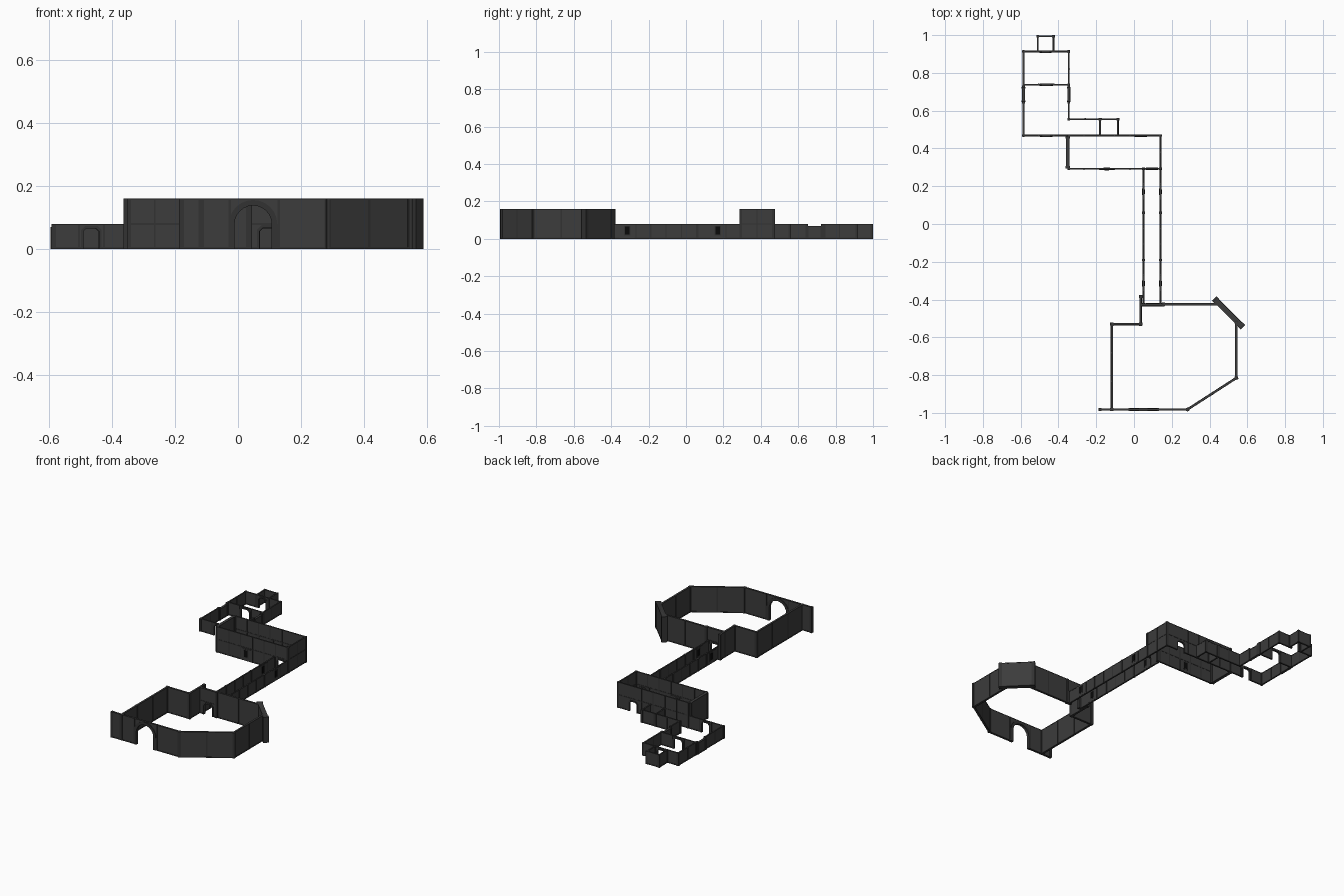
import bpy
import bmesh
import math
from mathutils import Matrix, Vector

if "Cube" in bpy.data.objects:
    bpy.data.objects.remove(bpy.data.objects["Cube"], do_unlink=True)


def material(name, grey):
    mat = bpy.data.materials.new(name)
    mat.use_nodes = True
    colour = (grey, grey, grey, 1)
    mat.diffuse_color = colour
    mat.node_tree.nodes["Principled BSDF"].inputs["Base Color"].default_value = colour
    return mat


MATS = [material("dark stone", 0.045), material("trim stone", 0.032),
        material("window black", 0.003)]
STONE, TRIM, BLACK = range(3)
LOW, TALL = 0.08, 0.16


def slab(bm, outline, thick, mat):
    """Extrude a (u, z) outline to both sides of the wall plane."""
    face = bm.faces.new([bm.verts.new((u, -thick / 2, z)) for u, z in outline])
    moved = bmesh.ops.extrude_face_region(bm, geom=[face])["geom"]
    verts = [v for v in moved if isinstance(v, bmesh.types.BMVert)]
    bmesh.ops.translate(bm, verts=verts, vec=(0, thick, 0))
    faces = {f for v in verts for f in v.link_faces} | {face}
    for f in faces:
        f.material_index = mat


def block(bm, u0, u1, z0, z1, thick, mat):
    slab(bm, [(u0, z0), (u1, z0), (u1, z1), (u0, z1)], thick, mat)


def opening(centre, width, height, arched):
    """Outline of a doorway notch from left foot to right foot."""
    r = width / 2
    if arched:
        arc = [(centre - r * math.cos(math.pi * i / 12),
                height - r + r * math.sin(math.pi * i / 12)) for i in range(13)]
    else:
        c = width * 0.2
        arc = [(centre - r, height - c), (centre - r + c, height),
               (centre + r - c, height), (centre + r, height - c)]
    return [(centre - r, 0)] + arc + [(centre + r, 0)]


def wall(name, a, b, h=LOW, thick=0.006, bay=0.088, doors=(), windows=(), post=0.012):
    """Panelled wall from a to b; doors are (u, width, height, arched)."""
    a, b = Vector(a), Vector(b)
    length = (b - a).length
    bm = bmesh.new()
    outline = [(0, 0)]
    for d in doors:
        outline += opening(*d)
    slab(bm, outline + [(length, 0), (length, h), (0, h)], thick, STONE)

    # base, storey and top rails
    spans, start = [], 0
    for u, w, top, arched in doors:
        spans.append((start, u - w / 2))
        start = u + w / 2
    spans.append((start, length))
    for u0, u1 in spans:
        block(bm, u0, u1, 0, 0.006, thick + 0.003, TRIM)
    block(bm, 0, length, h - 0.004, h, thick + 0.002, TRIM)
    if h == TALL and bay < 0.1:
        block(bm, 0, length, LOW - 0.003, LOW + 0.003, thick + 0.003, TRIM)

    # posts at the ends, thin ribs between the bays
    bays = max(1, round(length / bay))
    for i in range(bays + 1):
        u = length * i / bays
        if any(abs(u - d[0]) < d[1] / 2 + 0.01 for d in doors):
            continue
        end = i in (0, bays)
        w = post if end else post * 0.5
        block(bm, u - w / 2, u + w / 2, 0, h, thick + (0.008 if end else 0.004), TRIM)

    # raised door surrounds
    for u, w, top, arched in doors:
        inner = opening(u, w, top, arched)
        outer = opening(u, w * 1.3, min(top + w * 0.15, h - 0.004), arched)
        slab(bm, inner + outer[::-1], thick + 0.007, TRIM)

    # thick window bays with a dark slot
    for u in windows:
        block(bm, u - 0.04, u + 0.04, 0.004, LOW - 0.005, thick + 0.005, STONE)
        block(bm, u - 0.017, u + 0.017, 0.018, 0.07, thick + 0.007, TRIM)
        block(bm, u - 0.012, u + 0.012, 0.024, 0.065, thick + 0.009, BLACK)

    turn = Matrix.Rotation(math.atan2(b.y - a.y, b.x - a.x), 4, "Z")
    bm.transform(Matrix.Translation((a.x, a.y, 0)) @ turn)
    bmesh.ops.recalc_face_normals(bm, faces=bm.faces)
    mesh = bpy.data.meshes.new(name)
    bm.to_mesh(mesh)
    bm.free()
    for m in MATS:
        mesh.materials.append(m)
    obj = bpy.data.objects.new(name, mesh)
    bpy.context.collection.objects.link(obj)
    return obj


# Small rear rooms
W, E = -0.585, -0.345
wall("alcove_back", (-0.51, 0.994), (-0.426, 0.994))
for side, x in (("right", -0.51), ("left", -0.426)):
    wall("alcove_" + side, (x, 0.913), (x, 0.994))
wall("rear_room_back", (W, 0.913), (E, 0.913), doors=[(0.117, 0.05, 0.065, False)])
wall("rear_room_divider", (W, 0.738), (E, 0.738), doors=[(0.12, 0.056, 0.066, False)])
for side, x, front in (("right", W, 0.468), ("left", E, 0.555)):
    wall("rear_room_side_" + side, (x, 0.728), (x, 0.913))
    wall("low_gate_" + side, (x, 0.65), (x, 0.722), h=0.07, thick=0.012, post=0.008)
    wall("middle_room_side_" + side, (x, front), (x, 0.645))
wall("middle_room_front", (W, 0.468), (E, 0.468), doors=[(0.12, 0.05, 0.066, False)])
wall("passage_back", (E, 0.555), (-0.085, 0.555))
for side, x in (("right", -0.18), ("left", -0.085)):
    wall("closet_" + side, (x, 0.468), (x, 0.555))

# Two-storey hall
wall("hall_back", (E, 0.468), (0.14, 0.468), h=TALL,
     doors=[(0.38, 0.05, 0.062, False)])
wall("hall_front", (E, 0.292), (0.14, 0.292), h=TALL, windows=[0.2],
     doors=[(0.44, 0.05, 0.066, False)])
wall("hall_left", (0.14, 0.292), (0.14, 0.468), h=TALL)
wall("hall_gate", (-0.351, 0.30), (-0.351, 0.458), h=TALL, thick=0.016, bay=0.2)

# Long corridor with paired windows
for side, x in (("right", 0.05), ("left", 0.14)):
    for part, y0, y1, slots in (("front", -0.425, -0.19, [0.11]),
                                ("middle", -0.19, 0.06, []),
                                ("back", 0.06, 0.292, [0.11])):
        wall("corridor_%s_%s" % (part, side), (x, y0), (x, y1), windows=slots)

# Large courtyard
COURT = dict(h=TALL, thick=0.01, bay=0.15, post=0.016)
wall("court_front", (-0.18, -0.982), (0.283, -0.982),
     doors=[(0.228, 0.118, 0.138, True)], **COURT)
wall("court_corner_front", (0.283, -0.982), (0.542, -0.815), **COURT)
wall("court_left", (0.542, -0.815), (0.542, -0.52), **COURT)
wall("court_gate", (0.432, -0.402), (0.57, -0.54), h=TALL, thick=0.026, bay=0.3,
     post=0.02)
wall("court_back", (0.155, -0.425), (0.45, -0.425), **COURT)
wall("court_doorway", (0.035, -0.428), (0.155, -0.428), h=TALL, thick=0.012,
     doors=[(0.062, 0.056, 0.068, False)])
wall("court_step_side", (0.035, -0.53), (0.035, -0.385), **COURT)
wall("court_step_front", (-0.117, -0.53), (0.035, -0.53), **COURT)
wall("court_right", (-0.117, -0.982), (-0.117, -0.53), **COURT)
